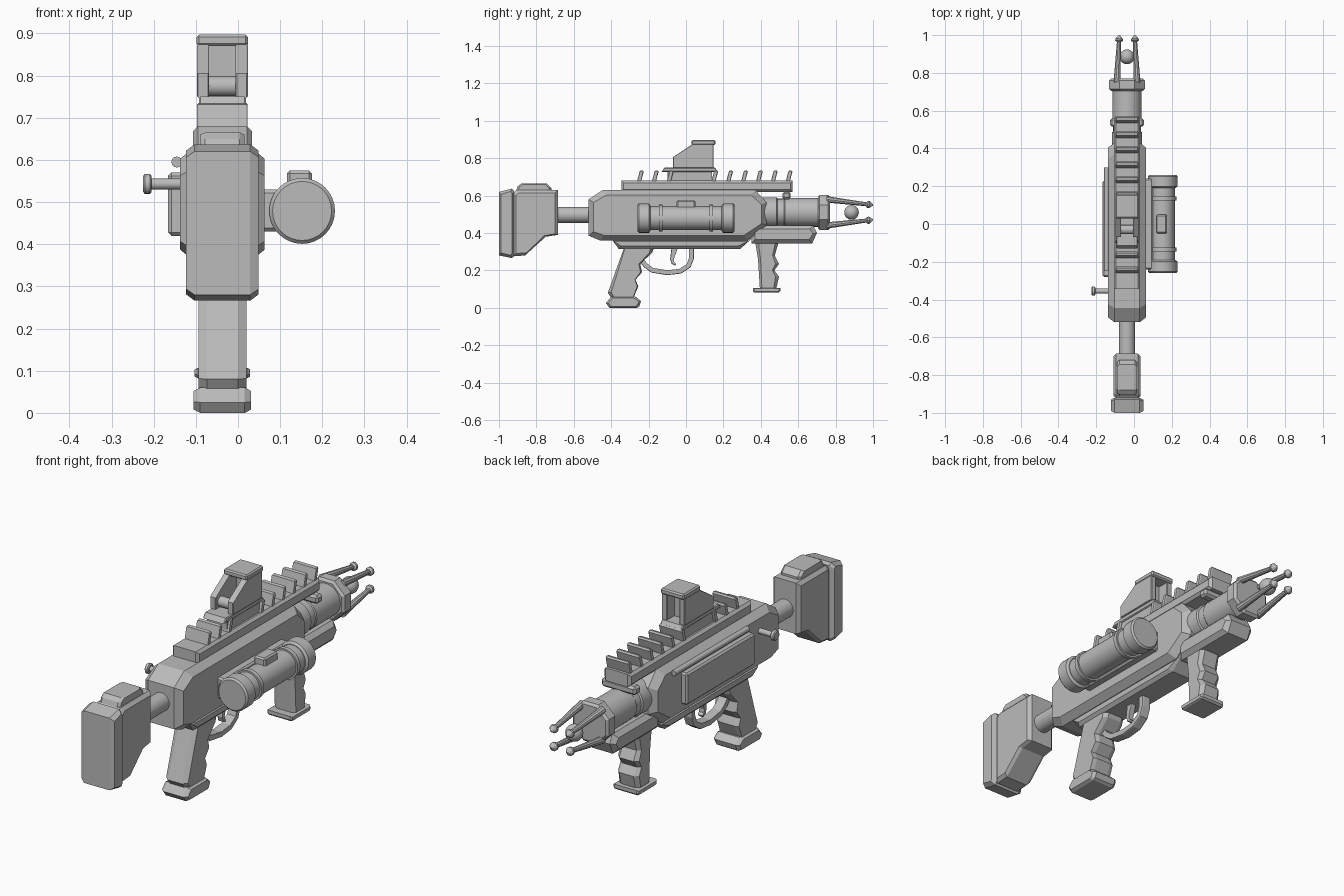
import bpy, bmesh, math
from mathutils import Vector

if "Cube" in bpy.data.objects:
    bpy.data.objects.remove(bpy.data.objects["Cube"])

CX = -0.037      # centre plane of the gun
BZ = 0.51        # barrel axis height

grey = bpy.data.materials.new("gunmetal_grey")
grey.diffuse_color = (0.5, 0.5, 0.5, 1)
grey.use_nodes = True
grey.node_tree.nodes["Principled BSDF"].inputs["Base Color"].default_value = grey.diffuse_color


def finish(name, bm, smooth=False):
    bmesh.ops.recalc_face_normals(bm, faces=bm.faces)
    me = bpy.data.meshes.new(name)
    bm.to_mesh(me)
    bm.free()
    ob = bpy.data.objects.new(name, me)
    bpy.context.collection.objects.link(ob)
    me.materials.append(grey)
    if smooth:
        bpy.ops.object.select_all(action='DESELECT')
        bpy.context.view_layer.objects.active = ob
        ob.select_set(True)
        bpy.ops.object.shade_smooth_by_angle(angle=math.radians(35))
    return ob


def prism(name, pts, half, c=0.0, cy=None, cz=None, cx=CX):
    """Side profile (y, z) extruded across x, with chamfered side rims."""
    cy = c if cy is None else cy
    cz = c if cz is None else cz
    ys, zs = [p[0] for p in pts], [p[1] for p in pts]
    my, mz = (min(ys) + max(ys)) / 2, (min(zs) + max(zs)) / 2
    sy = 1 - 2 * cy / (max(ys) - min(ys))
    sz = 1 - 2 * cz / (max(zs) - min(zs))
    small = [(my + (y - my) * sy, mz + (z - mz) * sz) for y, z in pts]
    layers = [(-half, pts), (half, pts)]
    if c:
        layers = [(-half, small), (-half + c, pts), (half - c, pts), (half, small)]
    bm = bmesh.new()
    rings = [[bm.verts.new((cx + x, y, z)) for y, z in p] for x, p in layers]
    n = len(pts)
    for a, b in zip(rings, rings[1:]):
        for i in range(n):
            bm.faces.new((a[i], a[(i + 1) % n], b[(i + 1) % n], b[i]))
    bm.faces.new(rings[0])
    bm.faces.new(rings[-1])
    return finish(name, bm)


def box(name, x, y, z, bevel=0.0):
    bm = bmesh.new()
    bmesh.ops.create_cube(bm, size=1)
    for v in bm.verts:
        v.co = [lo + (hi - lo) * (t + 0.5) for t, (lo, hi) in zip(v.co, (x, y, z))]
    if bevel:
        bmesh.ops.bevel(bm, geom=bm.edges[:], offset=bevel, segments=1, affect='EDGES')
    return finish(name, bm)


def lathe(name, start, end, prof, seg=32, turn=0.0):
    """Turned part: prof lists (distance along axis, radius)."""
    start, d = Vector(start), Vector(end) - Vector(start)
    q = d.to_track_quat('Z', 'Y')
    bm = bmesh.new()
    rings = [[bm.verts.new(start + q @ Vector((r * math.cos(t), r * math.sin(t), h)))
              for t in [turn + 2 * math.pi * i / seg for i in range(seg)]] for h, r in prof]
    for a, b in zip(rings, rings[1:]):
        for i in range(seg):
            bm.faces.new((a[i], a[(i + 1) % seg], b[(i + 1) % seg], b[i]))
    bm.faces.new(rings[0])
    bm.faces.new(rings[-1])
    return finish(name, bm, smooth=seg > 10)


# Receiver and lower plate
prism("receiver", [(-.52, .58), (-.445, .63), (.37, .63), (.43, .565), (.43, .44),
                   (.33, .36), (-.46, .36), (-.52, .385)], .1, .033, cy=.025, cz=.027)
prism("lower_plate", [(-.40, .37), (.35, .37), (.29, .315), (-.36, .315)], .07, .015)

# Stock: tube, body, cheek rest, butt pad
lathe("stock_tube", (CX, -.72, .497), (CX, -.5, .497), [(0, .043), (.22, .043)])
prism("stock_body", [(-.925, .615), (-.905, .63), (-.685, .63), (-.685, .39), (-.75, .38),
                     (-.86, .28), (-.925, .275)], .072, .015)
prism("cheek_rest", [(-.91, .62), (-.90, .65), (-.88, .665), (-.745, .665),
                     (-.72, .64), (-.72, .62)], .053, .012, cz=.005)
prism("butt_pad", [(-1, .62), (-.93, .637), (-.92, .625), (-.92, .28),
                   (-.93, .266), (-1, .28)], .086, .02, cy=.01, cz=.015)

# Barrel, collar, muzzle block
lathe("barrel", (CX, .4, BZ), (CX, .72, BZ),
      [(0, .08), (.085, .08), (.09, .073), (.125, .073), (.13, .077), (.32, .077)])
lathe("muzzle_block", (CX, .705, BZ), (CX, .77, BZ),
      [(0, .09), (.01, .102), (.055, .102), (.065, .09)], 8, math.pi / 8)
box("barrel_clamp", (CX - .09, CX + .09), (.515, .56), (.58, .62), .01)
prism("barrel_underblock", [(.35, .44), (.68, .44), (.70, .40), (.675, .345), (.35, .345)],
      .075, .02)

# Four muzzle prongs around an emitter ball
for sx in (-1, 1):
    for sz in (-1, 1):
        a = Vector((CX + sx * .053, .75, BZ + sz * .07))
        b = Vector((CX + sx * .041, 1, BZ + sz * .039))
        lathe("muzzle_prong", a, b, [(0, .018), (.215, .011), (.222, .02),
                                     (.232, .02), (.252, .003)], 10)
bm = bmesh.new()
bmesh.ops.create_uvsphere(bm, u_segments=24, v_segments=12, radius=.039)
bmesh.ops.translate(bm, verts=bm.verts, vec=(CX, .885, BZ))
finish("emitter_ball", bm, True)

# Top rail with leaning teeth
prism("top_rail", [(-.345, .62), (-.345, .68), (.57, .68), (.57, .62)], .07, .012)
for i in range(11):
    y = -.25 + i * .0795
    if 2 < i < 5:
        continue
    prism("rail_tooth", [(y - .012, .675), (y + .01, .675), (y + .024, .728),
                         (y + .018, .735), (y + .003, .732)], .06, .004)

# Sight: foot, two side walls, roof, rear pane and roller
prism("sight_foot", [(-.13, .727), (-.115, .75), (.155, .75), (.17, .727)], .056, .004)
box("sight_stem", (CX - .05, CX + .05), (-.1, .14), (.675, .73))
for s in (-1, 1):
    prism("sight_wall", [(-.07, .748), (-.07, .805), (.035, .875), (.148, .875), (.148, .748)],
          .0145, .003, cx=CX + s * .046)
box("sight_roof", (CX - .061, CX + .061), (.03, .157), (.87, .897), .006)
box("sight_pane", (CX - .035, CX + .035), (.085, .093), (.745, .875))
lathe("sight_roller", (CX - .035, -.03, .775), (CX + .035, -.03, .775), [(0, .024), (.07, .024)], 20)

# Side canister with end caps, rings, button and mount
lathe("side_canister", (.152, -.26, .479), (.152, .26, .479),
      [(0, .07), (.008, .078), (.062, .078), (.07, .067), (.07, .064), (.115, .064), (.115, .072),
       (.135, .072), (.135, .064), (.385, .064), (.385, .072), (.405, .072), (.405, .064),
       (.45, .064), (.45, .067), (.458, .078), (.512, .078), (.52, .07)])
box("canister_button", (.116, .175), (-.05, .05), (.53, .575), .007)
box("canister_mount", (.05, .1), (-.24, .24), (.43, .53), .008)

# Left cover plate, slide rod and charging bolt
box("cover_plate", (-.166, -.12), (-.28, .23), (.42, .57), .008)
lathe("slide_rod", (-.145, -.25, .595), (-.145, .3, .595), [(0, .013), (.55, .013)], 12)
lathe("charging_bolt", (-.225, -.355, .543), (-.11, -.355, .543),
      [(0, .019), (.004, .024), (.016, .024), (.02, .019), (.02, .013), (.115, .013)], 16)

# Pistol grip with finger grooves and foot
prism("pistol_grip", [(-.33, .325), (-.17, .325), (-.18, .295), (-.245, .235), (-.235, .19),
                      (-.27, .15), (-.255, .115), (-.28, .055), (-.40, .055), (-.418, .08)],
      .057, .02, cy=.018, cz=.002)
prism("pistol_grip_foot", [(-.40, .06), (-.27, .06), (-.24, .035), (-.25, .008), (-.262, 0),
                           (-.41, 0), (-.428, .025)], .068, .015, cy=.012, cz=.008)

# Fore grip with finger grooves and foot
prism("fore_grip", [(.37, .35), (.495, .35), (.475, .28), (.497, .235), (.473, .2),
                    (.497, .165), (.482, .1), (.395, .1), (.385, .26)], .055, .018, cz=.002)
prism("fore_grip_foot", [(.358, .107), (.505, .107), (.505, .09), (.497, .082), (.366, .082),
                         (.358, .09)], .066, .008, cz=.004)


def strip(name, path, widths, half):
    """Flat bent bar following a (y, z) path."""
    left, right = [], []
    for i, (y, z) in enumerate(path):
        a, b = path[max(i - 1, 0)], path[min(i + 1, len(path) - 1)]
        t = Vector((b[0] - a[0], b[1] - a[1])).normalized() * widths[i] / 2
        left.append((y - t.y, z + t.x))
        right.append((y + t.y, z - t.x))
    return prism(name, left + right[::-1], half, .004, cy=.002, cz=.002)


# Trigger guard and trigger
strip("trigger_guard", [(-.24, .255), (-.215, .225), (-.18, .2), (-.1, .187), (-.03, .195),
                        (.015, .225), (.03, .265), (.03, .325)], [.025] * 8, .022)
strip("trigger", [(-.06, .325), (-.068, .29), (-.075, .26), (-.07, .24), (-.055, .23)],
      [.035, .026, .02, .016, .01], .013)
